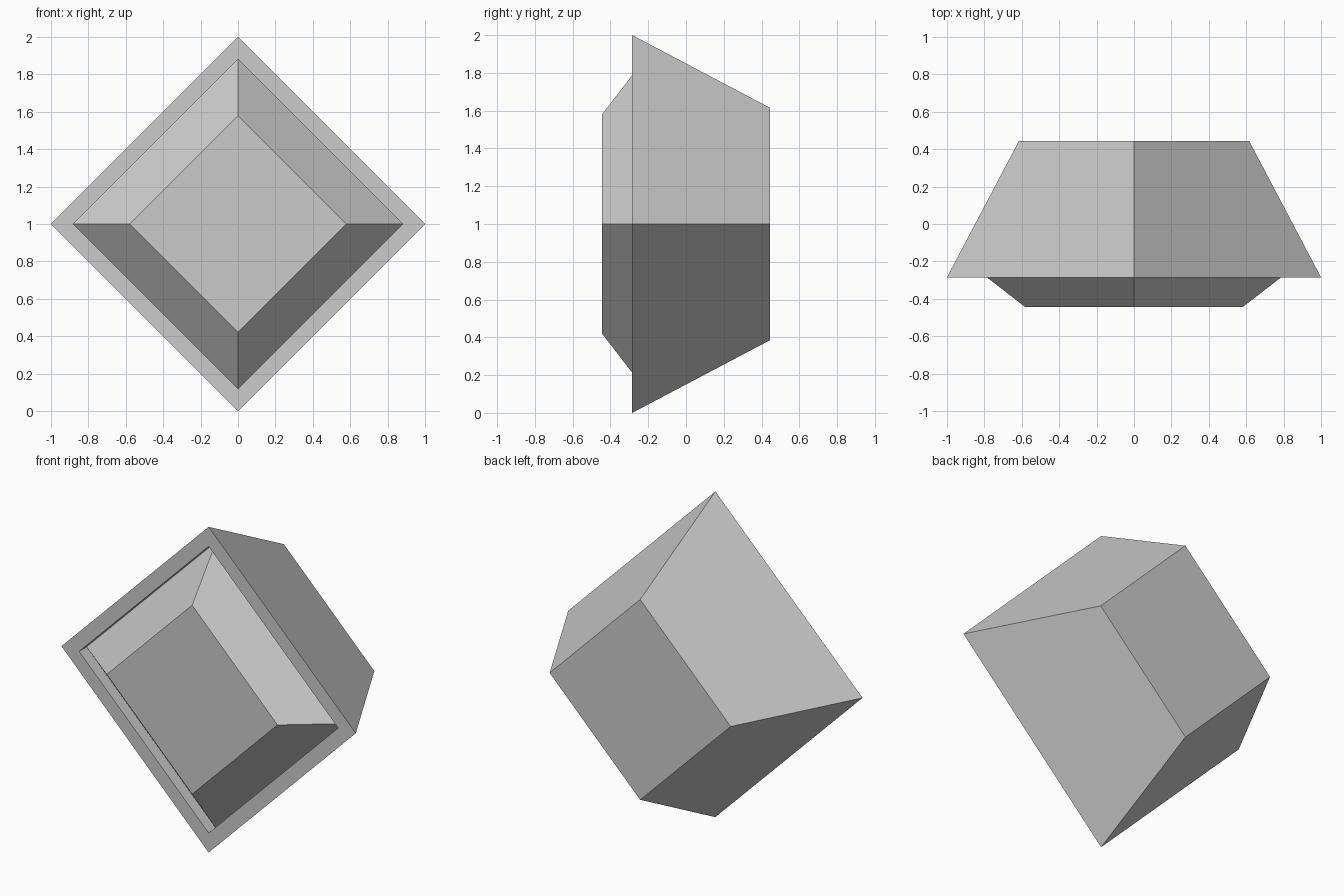
import bpy
import bmesh
from math import cos, sin, pi

# Remove the default cube only
cube = bpy.data.objects.get("Cube")
if cube:
    bpy.data.objects.remove(cube, do_unlink=True)

# Single plain grey
grey = bpy.data.materials.new("light_grey")
grey.use_nodes = True
color = (0.6, 0.6, 0.6, 1.0)
grey.diffuse_color = color
grey.node_tree.nodes["Principled BSDF"].inputs["Base Color"].default_value = color

CENTRE_Z = 1.0
SIDES = 4


def diamond_loft(name, profile):
    """Closed solid skinned through diamond rings given as (radius, y)."""
    bm = bmesh.new()
    rings = []
    for radius, y in profile:
        angles = [2 * pi * i / SIDES for i in range(SIDES)]
        rings.append([bm.verts.new((radius * cos(a), y, CENTRE_Z + radius * sin(a)))
                      for a in angles])
    for a, b in zip(rings, rings[1:]):
        for i in range(SIDES):
            j = (i + 1) % SIDES
            bm.faces.new((a[i], a[j], b[j], b[i]))
    bm.faces.new(rings[0])
    bm.faces.new(rings[-1])
    bmesh.ops.recalc_face_normals(bm, faces=bm.faces)
    mesh = bpy.data.meshes.new(name)
    bm.to_mesh(mesh)
    bm.free()
    mesh.materials.append(grey)
    obj = bpy.data.objects.new(name, mesh)
    bpy.context.collection.objects.link(obj)
    return obj


# Tapered body: back, flat front rim, grooved inner wall, bevelled raised panel
diamond_loft("diamond_block", [
    (0.615, 0.445),
    (1.0, -0.285),
    (0.88, -0.285),
    (0.88, -0.213),
    (0.58, -0.445),
])
